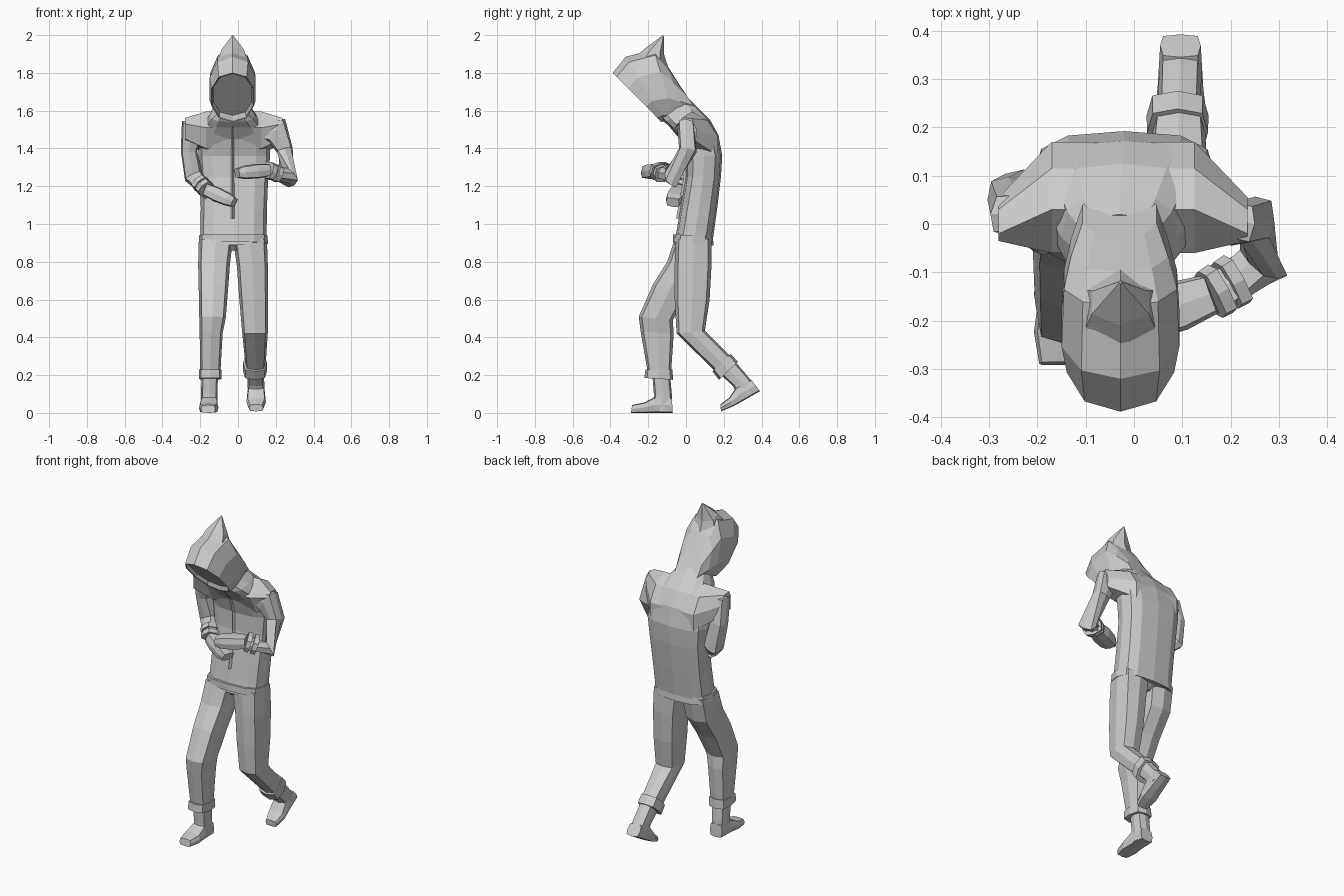
import bpy, bmesh, math
from mathutils import Vector


def boxy(a, e):
    c, s = math.cos(a), math.sin(a)
    return math.copysign(abs(c) ** e, c), math.copysign(abs(s) ** e, s)


def skin(name, rings):
    """Join rings of points into a closed flat-shaded skin."""
    bm = bmesh.new()
    vs = [[bm.verts.new(p) for p in r] for r in rings]
    n = len(vs[0])
    for a, b in zip(vs, vs[1:]):
        for i in range(n):
            bm.faces.new((a[i], a[(i + 1) % n], b[(i + 1) % n], b[i]))
    bm.faces.new(vs[0])
    bm.faces.new(vs[-1])
    bmesh.ops.recalc_face_normals(bm, faces=bm.faces)
    me = bpy.data.meshes.new(name)
    bm.to_mesh(me)
    bm.free()
    ob = bpy.data.objects.new(name, me)
    bpy.context.collection.objects.link(ob)
    return ob


def loft(name, rows, n=8, e=0.6):
    """Rows: y,z of one end, y,z of the other end, centre x, half width."""
    rings = []
    for y0, z0, y1, z1, cx, hw in rows:
        p, q = Vector((cx, y0, z0)), Vector((cx, y1, z1))
        ring = []
        for i in range(n):
            c, s = boxy(2 * math.pi * i / n, e)
            ring.append((p + q) / 2 + (p - q) / 2 * c + Vector((hw * s, 0, 0)))
        rings.append(ring)
    return skin(name, rings)


def tube(name, path, n=8, e=0.6):
    """Path items: point, half height, half depth; rings are mitred."""
    pts = [Vector(p[0]) for p in path]
    rings = []
    for i, (_, h, d) in enumerate(path):
        t = Vector()
        if i:
            t += (pts[i] - pts[i - 1]).normalized()
        if i < len(pts) - 1:
            t += (pts[i + 1] - pts[i]).normalized()
        t.normalize()
        u = t.cross(Vector((0, 1, 0))).normalized()
        v = u.cross(t)
        ring = []
        for k in range(n):
            c, s = boxy(2 * math.pi * k / n, e)
            ring.append(pts[i] + u * h * c + v * d * s)
        rings.append(ring)
    return skin(name, rings)


# Jacket body, leaning forward at the top
loft("jacket", [
    (-.062, .89, .138, .885, -.025, .176),
    (-.03, 1.08, .165, 1.08, -.022, .175),
    (.0, 1.25, .185, 1.25, -.02, .18),
    (.0, 1.36, .192, 1.36, -.02, .19),
    (-.03, 1.45, .172, 1.47, -.02, .185),
    (-.08, 1.51, .125, 1.555, -.025, .15),
    (-.115, 1.54, .06, 1.62, -.03, .12),
    (-.13, 1.56, .02, 1.66, -.03, .09)], n=12, e=.7)
loft("jacket_hem", [
    (-.068, .945, .142, .935, -.025, .182),
    (-.07, .905, .146, .885, -.025, .183)], n=12, e=.7)
loft("zip_strip", [
    (y - .012, z, y + .03, z, -.028, .014) for y, z in
    ((-.04, 1.03), (.0, 1.25), (.0, 1.36), (-.03, 1.46), (-.08, 1.52))], n=4, e=1)

# Shoulder yoke: broad across the back, tapering to the shoulder points
wide = [(-.06, 1.51), (.03, 1.595), (.115, 1.55), (.17, 1.46), (.17, 1.36), (.0, 1.4)]
point = [(-.035, 1.53), (-.02, 1.562), (.03, 1.558), (.055, 1.50), (.05, 1.44), (-.03, 1.45)]
skin("shoulder_yoke", [[(x, y, z) for y, z in sec] for x, sec in
                       ((-.28, point), (-.17, wide), (.125, wide), (.235, point))])

# Hood with a shallow face opening and a pointed peak
loft("hood", [
    (.07, 1.58, -.03, 1.73, -.03, .08),
    (.0, 1.56, -.10, 1.84, -.03, .105),
    (-.06, 1.545, -.17, 1.925, -.028, .122),
    (-.11, 1.545, -.32, 1.885, -.028, .127),
    (-.13, 1.54, -.388, 1.80, -.028, .116),
    (-.135, 1.548, -.382, 1.795, -.028, .111),
    (-.135, 1.575, -.355, 1.795, -.028, .105)], n=10, e=.85)
loft("hood_peak", [
    (-.27, 1.885, -.09, 1.82, -.028, .088),
    (-.21, 1.935, -.115, 1.89, -.028, .068),
    (-.123, 1.999, -.118, 1.999, -.028, .003)], n=6, e=1)

# Arms: sleeve, two cuff bands and a blocky hand
arms = {
    "left": ([(.10, .03, 1.50), (.205, .0, 1.495),
              (.248, .01, 1.39), (.268, -.08, 1.245), (.16, -.145, 1.285)],
             (-.005, -.205, 1.27)),
    "right": ([(-.15, .03, 1.50), (-.245, .02, 1.49),
               (-.26, .05, 1.39), (-.235, .065, 1.25), (-.165, -.02, 1.18)],
              (-.02, -.07, 1.115))}
sizes = [(.05, .045), (.076, .045), (.043, .048), (.05, .05), (.036, .046)]
for side, (path, tip) in arms.items():
    tube(side + "_sleeve", [(p, h, d) for p, (h, d) in zip(path, sizes)])
    elbow, wrist, tip = Vector(path[-2]), Vector(path[-1]), Vector(tip)
    for i, f in enumerate((.62, .92)):
        a, b = elbow.lerp(wrist, f - .1), elbow.lerp(wrist, f + .1)
        tube(f"{side}_sleeve_cuff_{i + 1}", [(a, .047, .057), (b, .045, .055)])
    tube(side + "_hand", [
        (wrist, .034, .042), (wrist.lerp(tip, .4), .039, .052),
        (wrist.lerp(tip, .8), .035, .048), (tip, .026, .036)], e=.45)

# Trouser seat closing the crotch under the hem
loft("trouser_seat", [
    (-.05, .93, .13, .93, -.025, .15),
    (-.045, .89, .12, .885, -.025, .13),
    (-.02, .86, .09, .86, -.025, .04)])

# Front leg (planted), with trouser cuff and boot
loft("right_trouser_leg", [
    (-.06, .92, .13, .92, -.117, .09),
    (-.10, .80, .10, .77, -.127, .084),
    (-.175, .68, .01, .64, -.13, .078),
    (-.25, .51, -.07, .49, -.135, .07),
    (-.24, .43, -.065, .42, -.142, .061),
    (-.20, .2, -.08, .2, -.147, .053)])
loft("right_trouser_cuff", [
    (-.215, .23, -.072, .23, -.147, .06),
    (-.22, .185, -.068, .175, -.147, .06)])
loft("right_boot_shaft", [
    (-.178, .2, -.085, .2, -.15, .044),
    (-.17, .1, -.075, .1, -.152, .043),
    (-.17, .01, -.072, .01, -.153, .044)])
loft("right_boot_foot", [
    (-.07, 0, -.075, .08, -.153, .042),
    (-.17, 0, -.165, .085, -.153, .046),
    (-.225, 0, -.22, .055, -.155, .052),
    (-.292, 0, -.285, .042, -.158, .038)], e=.45)

# Rear leg (pushing off its toes), with trouser cuff and boot
loft("left_trouser_leg", [
    (-.055, .92, .135, .92, .063, .09),
    (-.06, .78, .135, .78, .076, .082),
    (-.06, .6, .125, .6, .083, .076),
    (-.05, .42, .10, .435, .09, .068),
    (.165, .21, .25, .285, .093, .053)])
loft("left_trouser_cuff", [
    (.14, .22, .238, .312, .09, .063),
    (.175, .175, .275, .27, .09, .064)])
loft("left_boot_shaft", [
    (.182, .205, .262, .27, .093, .044),
    (.25, .14, .33, .19, .095, .044),
    (.28, .085, .382, .125, .096, .044)])
loft("left_boot_foot", [
    (.392, .115, .345, .175, .096, .042),
    (.305, .065, .265, .135, .096, .047),
    (.25, .035, .228, .08, .096, .052),
    (.185, .008, .182, .045, .096, .037)], e=.45)
